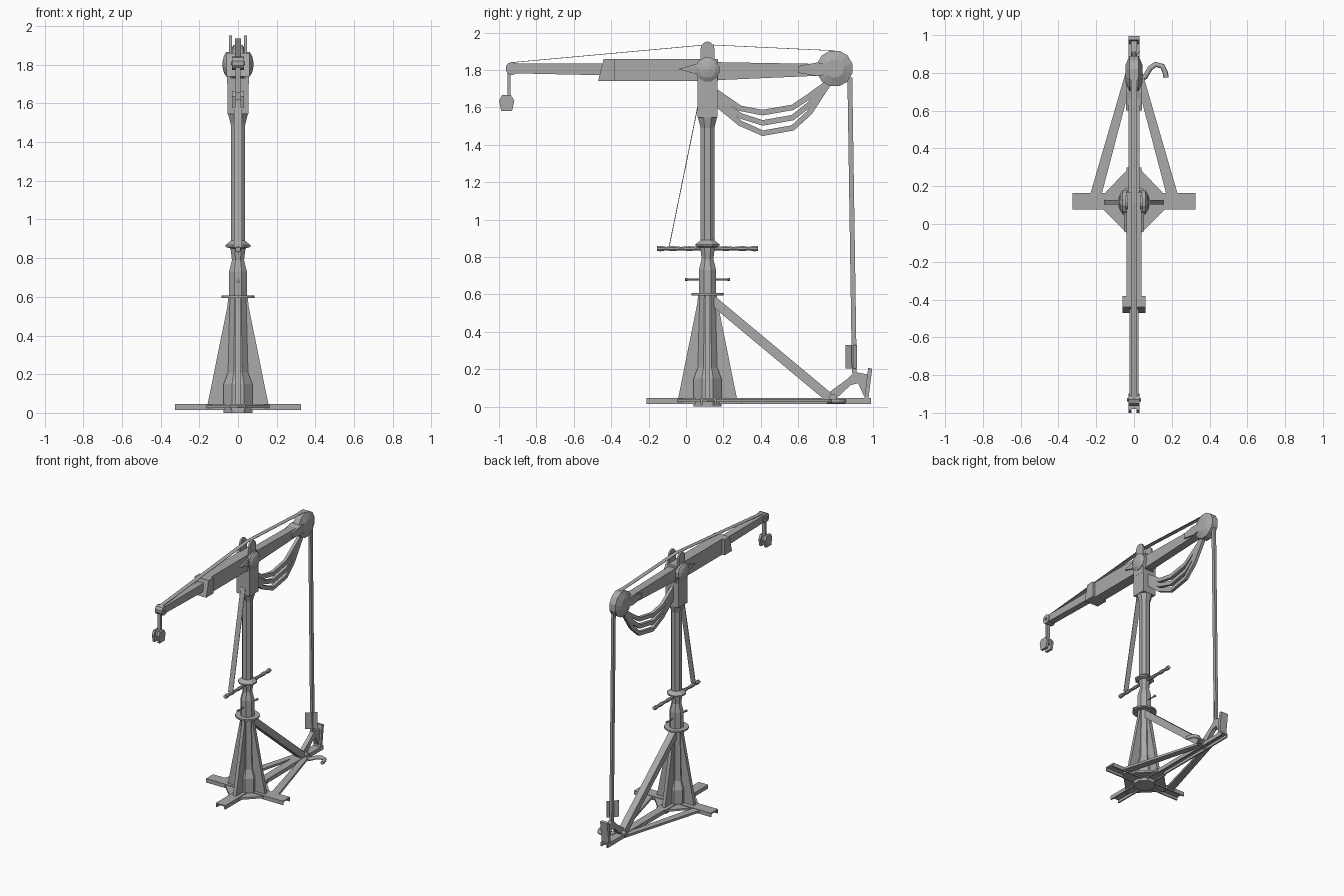
import bpy, bmesh, math
from mathutils import Vector

cube = bpy.data.objects.get("Cube")
if cube:
    bpy.data.objects.remove(cube)

grey = bpy.data.materials.new("plain_grey")
grey.use_nodes = True
COLOUR = (0.4, 0.4, 0.4, 1)
grey.diffuse_color = COLOUR
grey.node_tree.nodes["Principled BSDF"].inputs["Base Color"].default_value = COLOUR
MAST_Y = 0.115


def finish(name, bm, smooth=False):
    bmesh.ops.recalc_face_normals(bm, faces=bm.faces)
    mesh = bpy.data.meshes.new(name)
    bm.to_mesh(mesh)
    bm.free()
    mesh.materials.append(grey)
    obj = bpy.data.objects.new(name, mesh)
    bpy.context.collection.objects.link(obj)
    return obj


def box(name, x, y, z):
    """Box from (low, high) pairs."""
    bm = bmesh.new()
    bmesh.ops.create_cube(bm, size=1)
    for v in bm.verts:
        v.co = [(p[0] + p[1]) / 2 + c * (p[1] - p[0]) for c, p in zip(v.co, (x, y, z))]
    return finish(name, bm)


def prism(name, points, low, high, axis="x"):
    """Extrude an outline: (y, z) along x, (x, z) along y or (x, y) along z."""
    bm = bmesh.new()
    place = {"x": lambda p, d: (d, *p), "y": lambda p, d: (p[0], d, p[1]),
             "z": lambda p, d: (*p, d)}[axis]
    face = bm.faces.new([bm.verts.new(place(p, low)) for p in points])
    new = bmesh.ops.extrude_face_region(bm, geom=[face])["geom"]
    shift = Vector(place((0, 0), high - low))
    for v in new:
        if isinstance(v, bmesh.types.BMVert):
            v.co += shift
    return finish(name, bm)


def lathe(name, profile, centre, axis="z", sides=8):
    """Turn (radius, offset) rings about an axis through centre."""
    bm = bmesh.new()
    rings = []
    for r, h in profile:
        ring = []
        for i in range(sides):
            a = 2 * math.pi * (i + 0.5) / sides
            c, s = r * math.cos(a), r * math.sin(a)
            local = {"x": (h, c, s), "y": (c, h, s), "z": (c, s, h)}[axis]
            ring.append(bm.verts.new(Vector(centre) + Vector(local)))
        rings.append(ring)
    for a, b in zip(rings, rings[1:]):
        for i in range(sides):
            j = (i + 1) % sides
            bm.faces.new((a[i], a[j], b[j], b[i]))
    bm.faces.new(rings[0])
    bm.faces.new(rings[-1])
    return finish(name, bm)


def band(name, path, width, x):
    """Strip of constant height following a (y, z) path, extruded in x."""
    pts = [Vector(p) for p in path]
    upper, lower = [], []
    for i, p in enumerate(pts):
        t = (pts[min(i + 1, len(pts) - 1)] - pts[max(i - 1, 0)]).normalized()
        n = Vector((-t.y, t.x)) * width / 2
        upper.append(p + n)
        lower.append(p - n)
    return prism(name, [tuple(p) for p in upper + lower[::-1]], -x, x)


def channel(name, x, y, along):
    """Floor beam, open underneath."""
    box(name + "_top", x, y, (0.035, 0.045))
    for i in (0, 1):
        wall = y if along == "x" else x
        edge = (wall[0], wall[0] + 0.01) if i == 0 else (wall[1] - 0.01, wall[1])
        box(f"{name}_wall_{i}", *((x, edge) if along == "x" else (edge, y)), (0.015, 0.036))


# Floor frame
channel("cross_beam", (-0.325, 0.325), (0.078, 0.163), "x")
channel("front_beam", (-0.04, 0.04), (-0.21, 0.3), "y")
channel("rear_beam", (-0.03, 0.03), (0.3, 0.99), "y")
prism("base_plate", [(0.2, MAST_Y), (0, 0.325), (-0.2, MAST_Y), (0, -0.085)], 0.025, 0.04, "z")
for side in (-1, 1):
    prism("floor_brace", [(side * 0.23, 0.163), (side * 0.17, 0.163),
                          (side * 0.01, 0.77), (side * 0.045, 0.8)], 0.025, 0.042, "z")

# Pedestal
lathe("pedestal", [(0.08, 0), (0.08, 0.15), (0.056, 0.21), (0.045, 0.6)], (0, MAST_Y, 0))
vane = [(-0.16, 0.03), (0.16, 0.03), (0.055, 0.55), (0.05, 0.6), (-0.05, 0.6), (-0.055, 0.55)]
prism("side_vanes", vane, MAST_Y - 0.013, MAST_Y + 0.013, "y")
prism("long_vanes", [(a + MAST_Y, z) for a, z in vane], -0.013, 0.013)
lathe("pedestal_flange", [(0.086, 0.595), (0.086, 0.607)], (0, MAST_Y, 0), sides=16)
band("rear_strut", [(0.14, 0.57), (0.77, 0.045)], 0.05, 0.025)

# Mast
lathe("mast", [(0.05, 0.6), (0.05, 0.73), (0.034, 0.79), (0.042, 0.85), (0.069, 0.858),
               (0.069, 0.868), (0.04, 0.89), (0.04, 1.56)], (0, MAST_Y, 0))
lathe("mast_neck", [(0.04, 1.49), (0.055, 1.545)], (0, MAST_Y, 0))
for side in (-1, 1):
    lathe("locking_pin", [(0.005, 0.04), (0.005, 0.105), (0.009, 0.108), (0.009, 0.12)]
          if side > 0 else [(0.009, -0.12), (0.009, -0.108), (0.005, -0.105), (0.005, -0.04)],
          (0, MAST_Y, 0.68), "y")
grip = [(0.01, 0.05), (0.014, 0.1), (0.01, 0.14), (0.015, 0.19), (0.01, 0.22),
        (0.016, 0.25), (0.014, 0.27)]
lathe("turning_handle", [(r, -h) for r, h in grip[::-1]] + grip, (0, MAST_Y, 0.845), "y")

# Mast head with two cheeks and pivot caps
box("mast_head", (-0.055, 0.055), (0.062, 0.168), (1.545, 1.73))
arc = [(MAST_Y + 0.037 * math.cos(a * math.pi / 6), 1.915 + 0.037 * math.sin(a * math.pi / 6))
       for a in range(7)]
for s in (-1, 1):
    prism("cheek", arc + [(0.078, 1.7), (0.152, 1.7)], *sorted((s * 0.032, s * 0.046)))
    prism("cheek_side", [(0.062, 1.7), (0.168, 1.7), (0.168, 1.8), (0.062, 1.8)],
          *sorted((s * 0.04, s * 0.056)))
    cap = [(0.066, 0.035), (0.066, 0.06), (0.045, 0.073), (0.012, 0.08)]
    lathe("pivot_cap", [(r, s * h) for r, h in cap], (0, MAST_Y, 1.802), "x", 12)
    prism("pivot_pointer", [(-0.04, 1.805), (0.08, 1.84), (0.08, 1.77)],
          *sorted((s * 0.03, s * 0.052)))

# Boom
prism("boom_sleeve", [(-0.47, 1.74), (0.17, 1.74), (0.17, 1.86), (-0.44, 1.86)], -0.04, 0.04)
prism("sleeve_collar", [(-0.47, 1.74), (-0.38, 1.74), (-0.38, 1.86), (-0.44, 1.86)], -0.06, 0.06)
prism("front_arm", [(-0.92, 1.782), (-0.45, 1.772), (-0.45, 1.835), (-0.92, 1.835)], -0.025, 0.025)
prism("rear_arm", [(0.15, 1.745), (0.73, 1.77), (0.73, 1.832), (0.15, 1.842)], -0.03, 0.03)
prism("wheel_fork", [(0.6, 1.785), (0.7, 1.768), (0.82, 1.785), (0.82, 1.825), (0.7, 1.84),
                     (0.6, 1.82)], -0.043, 0.043)
lathe("rear_wheel", [(0.05, -0.044), (0.098, -0.025), (0.098, 0.025), (0.05, 0.044)],
      (0, 0.795, 1.808), "x", 12)

# Boom tip with hanging clamp
lathe("tip_pulley", [(0.035, -0.03), (0.035, 0.03)], (0, -0.93, 1.808), "x", 10)
lathe("tip_pin", [(0.01, -0.036), (0.01, 0.036)], (0, -0.93, 1.808), "x")
box("hanger", (-0.014, 0.014), (-0.955, -0.938), (1.65, 1.8))
for s in (-1, 1):
    prism("clamp_jaw", [(-1, 1.635), (-0.985, 1.665), (-0.935, 1.665), (-0.918, 1.635),
                        (-0.93, 1.58), (-0.988, 1.58)], *sorted((s * 0.012, s * 0.03)))
box("clamp_core", (-0.014, 0.014), (-0.98, -0.935), (1.62, 1.66))

# Flat tie straps
band("top_strap", [(-0.93, 1.84), (MAST_Y, 1.935), (0.795, 1.903)], 0.003, 0.016)
band("mast_strap", [(0.062, 1.6), (-0.09, 0.855)], 0.004, 0.02)

# Slack cables under the rear arm
for i in range(3):
    drop = 0.055 * i
    band("slack_cable", [(0.15, 1.69 - 0.03 * i), (0.29, 1.595 - 0.04 * i), (0.41, 1.572 - drop),
                         (0.57, 1.6 - drop), (0.66, 1.66 - drop * 0.8), (0.77, 1.74)],
         0.03, 0.012)

# Rear rope, tag plate and foot pedal
band("pull_rope", [(0.876, 1.76), (0.9, 0.18)], 0.026, 0.01)
prism("tag_plate", [(-0.032, 0.855), (-0.03, 0.853), (0.032, 0.913), (0.03, 0.915)],
      0.205, 0.33, "z")
prism("pedal_lever", [(0.76, 0.04), (0.8, 0.04), (0.88, 0.115), (0.92, 0.125), (0.95, 0.06),
                      (0.975, 0.05), (0.985, 0.17), (0.9, 0.185), (0.865, 0.15), (0.77, 0.08)],
      -0.016, 0.016)
band("pedal_plate", [(0.965, 0.045), (0.985, 0.205)], 0.022, 0.03)
lathe("pedal_hinge", [(0.02, -0.045), (0.02, 0.045)], (0, 0.785, 0.05), "x")

# Loose hose on the floor
hose = bpy.data.curves.new("floor_hose", "CURVE")
hose.dimensions = "3D"
hose.bevel_depth = 0.014
hose.bevel_resolution = 1
line = hose.splines.new("POLY")
path = [(0.02, 0.76), (0.06, 0.78), (0.085, 0.825), (0.115, 0.845), (0.15, 0.835),
        (0.165, 0.805), (0.17, 0.775)]
line.points.add(len(path) - 1)
for point, (x, y) in zip(line.points, path):
    point.co = (x, y, 0.03, 1)
hose.use_fill_caps = True
hose.materials.append(grey)
bpy.context.collection.objects.link(bpy.data.objects.new("floor_hose", hose))
